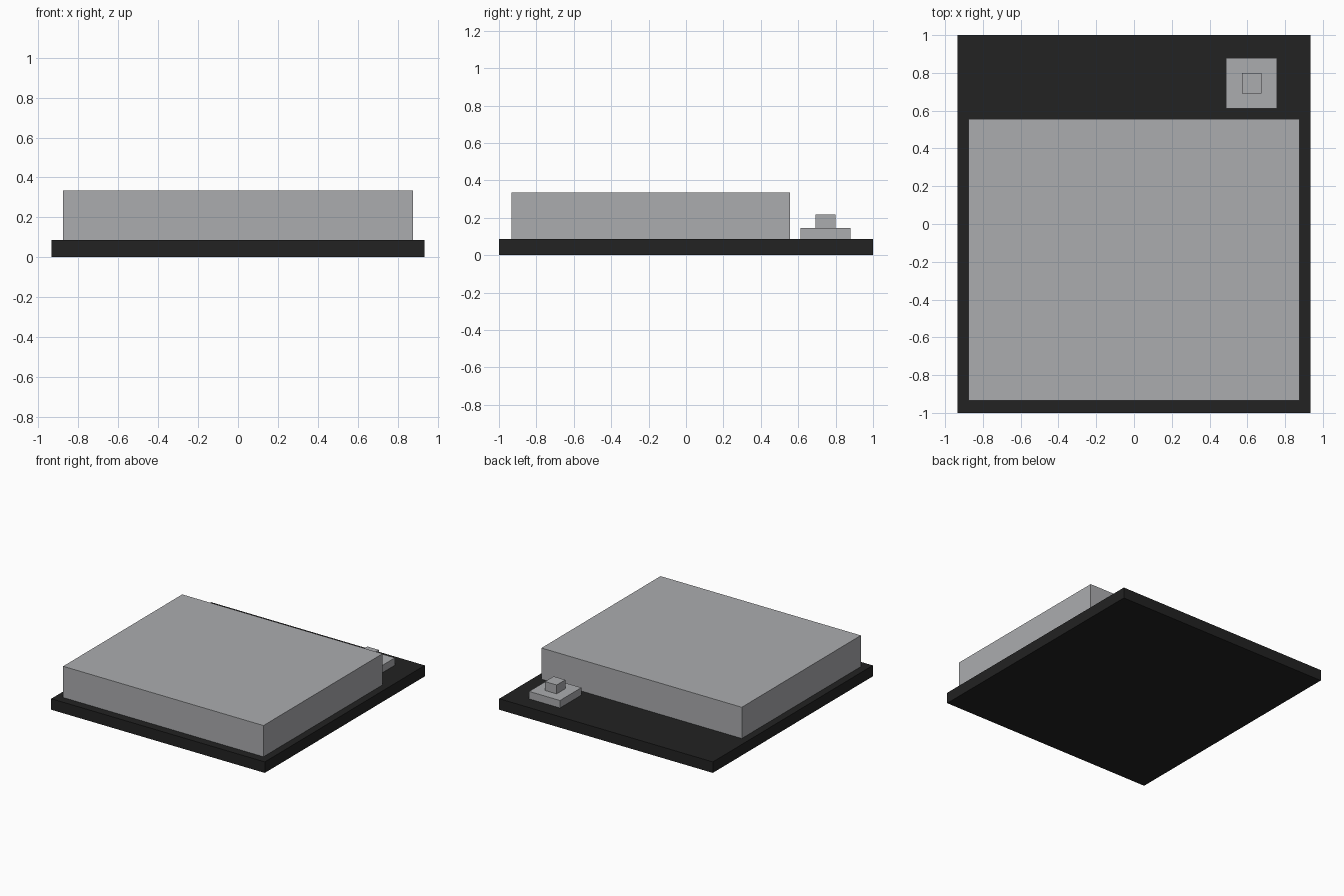
import bpy
import bmesh

cube = bpy.data.objects.get("Cube")
if cube:
    bpy.data.objects.remove(cube, do_unlink=True)


def make_material(name, color):
    mat = bpy.data.materials.new(name)
    mat.use_nodes = True
    mat.diffuse_color = color
    bsdf = mat.node_tree.nodes["Principled BSDF"]
    bsdf.inputs["Base Color"].default_value = color
    bsdf.inputs["Roughness"].default_value = 0.6
    return mat


black = make_material("matte black", (0.016, 0.016, 0.016, 1))
grey = make_material("light grey", (0.41, 0.415, 0.43, 1))


def box(name, x, y, z, mat):
    """Flat-shaded block spanning the given (min, max) ranges."""
    bm = bmesh.new()
    bmesh.ops.create_cube(bm, size=1)
    for v in bm.verts:
        v.co = [lo if c < 0 else hi for c, (lo, hi) in zip(v.co, (x, y, z))]
    mesh = bpy.data.meshes.new(name)
    bm.to_mesh(mesh)
    bm.free()
    mesh.materials.append(mat)
    obj = bpy.data.objects.new(name, mesh)
    bpy.context.collection.objects.link(obj)
    return obj


# Base slab
box("base_plate", (-0.935, 0.935), (-1, 1), (0, 0.087), black)
# Large raised block
box("main_block", (-0.877, 0.877), (-0.934, 0.555), (0.087, 0.334), grey)
# Stepped knob in the back corner
box("knob_base", (0.488, 0.758), (0.612, 0.879), (0.087, 0.146), grey)
box("knob_top", (0.572, 0.674), (0.692, 0.8), (0.146, 0.216), grey)
